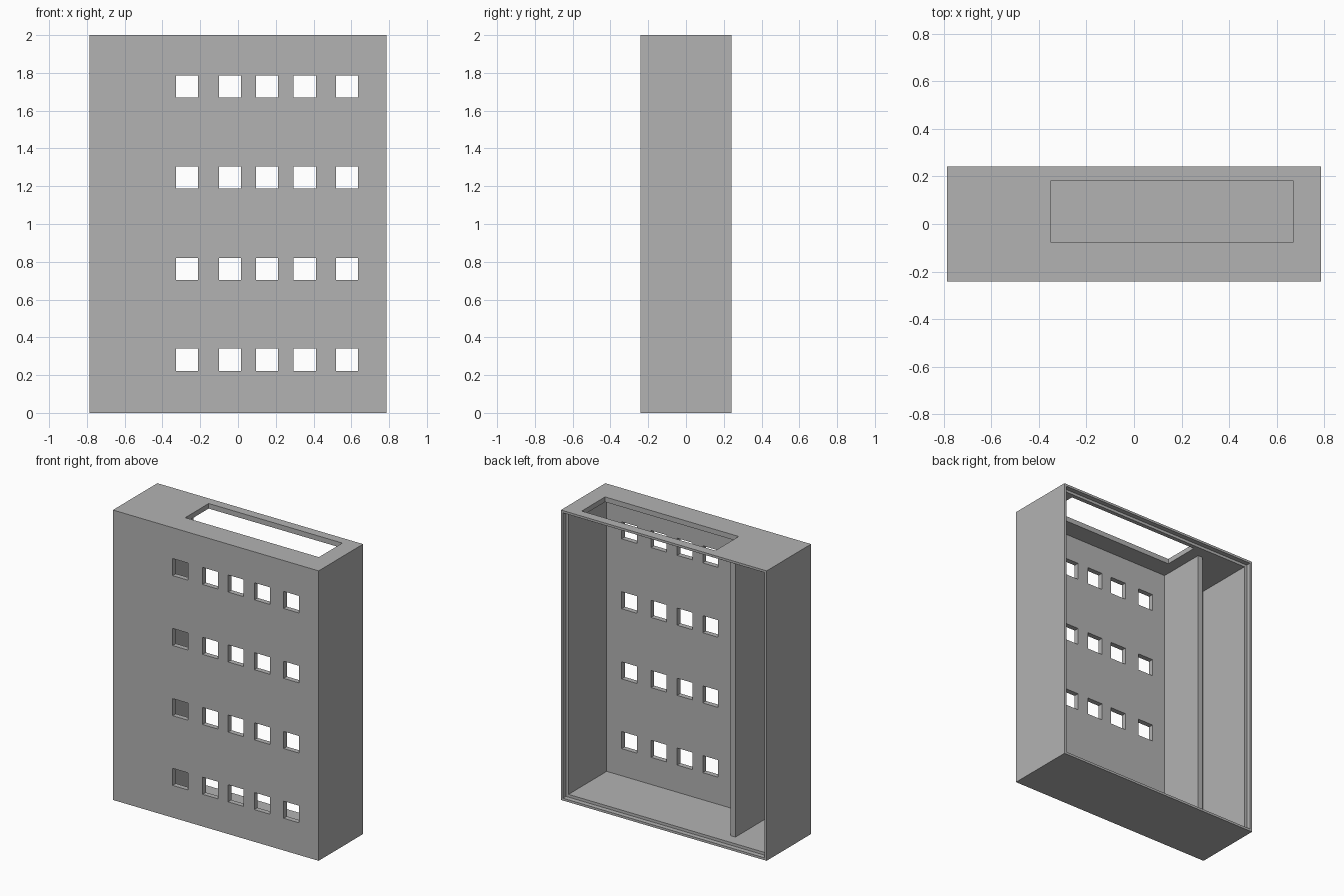
import bpy
import bmesh

old = bpy.data.objects.get("Cube")
if old:
    bpy.data.objects.remove(old, do_unlink=True)

GREY = bpy.data.materials.new("plain_grey")
GREY.use_nodes = True
GREY.diffuse_color = (0.45, 0.45, 0.45, 1)
GREY.node_tree.nodes["Principled BSDF"].inputs["Base Color"].default_value = GREY.diffuse_color

W, FRONT, BACK, H = 0.785, -0.242, 0.242, 2.0   # outer case
T = 0.035                                       # wall thickness
LIP, REBATE = 0.016, 0.033                      # thin rim and depth of the back rebate


def box(name, x, y, z):
    """Box from its (min, max) range on each axis."""
    bm = bmesh.new()
    bmesh.ops.create_cube(bm, size=1)
    for v in bm.verts:
        v.co = [r[0] if c < 0 else r[1] for c, r in zip(v.co, (x, y, z))]
    mesh = bpy.data.meshes.new(name)
    bm.to_mesh(mesh)
    bm.free()
    mesh.materials.append(GREY)
    obj = bpy.data.objects.new(name, mesh)
    bpy.context.collection.objects.link(obj)
    return obj


def cut(target, cutter):
    """Subtract the cutter, bake the result and drop the cutter."""
    cutter.hide_render = True
    mod = target.modifiers.new("cut", "BOOLEAN")
    mod.operation, mod.solver, mod.object = "DIFFERENCE", "EXACT", cutter
    bpy.context.view_layer.objects.active = target
    bpy.ops.object.modifier_apply(modifier=mod.name)
    bpy.data.objects.remove(cutter, do_unlink=True)


# Case: hollow shell, open at the back, with a stepped rebate around the rim
case = box("case", (-W, W), (FRONT, BACK), (0, H))
cut(case, box("cavity", (-W + T, W - T), (FRONT + T, BACK + 0.1), (T, H - T)))
cut(case, box("back_rebate", (-W + LIP, W - LIP), (BACK - REBATE, BACK + 0.1), (LIP, H - LIP)))

# Long opening in the top
cut(case, box("top_opening", (-0.35, 0.67), (-0.075, 0.18), (H - 0.1, H + 0.1)))

# Square windows in the front
HALF = 0.059
for x in (-0.27, -0.042, 0.153, 0.353, 0.577):
    for z in (0.281, 0.762, 1.246, 1.728):
        cut(case, box("window", (x - HALF, x + HALF), (FRONT - 0.1, FRONT + 0.1), (z - HALF, z + HALF)))

# Upright partition inside, stopping short of the back
box("partition", (-0.467, -0.43), (FRONT + T, 0.128), (T, H - T))
